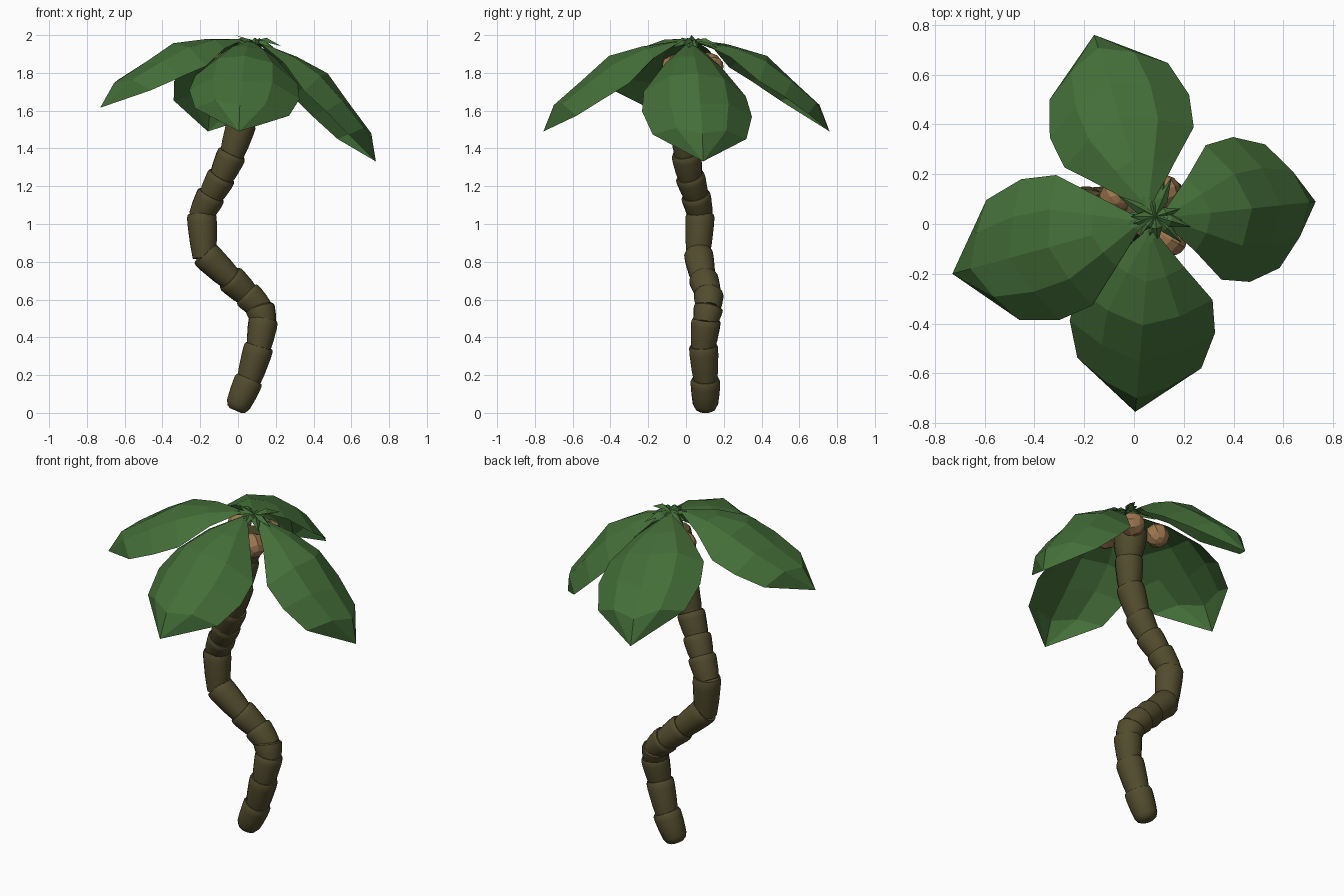
import bpy, bmesh, math, random
from mathutils import Vector, Matrix

if "Cube" in bpy.data.objects:
    bpy.data.objects.remove(bpy.data.objects["Cube"])

random.seed(4)


def material(name, rgb):
    m = bpy.data.materials.new(name)
    m.diffuse_color = (*rgb, 1)
    m.use_nodes = True
    m.node_tree.nodes["Principled BSDF"].inputs["Base Color"].default_value = m.diffuse_color
    return m


GREEN = material("leaf green", (0.057, 0.155, 0.040))
BARK = material("bark brown", (0.085, 0.073, 0.027))
NUT = material("nut brown", (0.33, 0.18, 0.078))


def finish(bm, name, mat, smooth=False):
    bmesh.ops.remove_doubles(bm, verts=bm.verts, dist=0.0005)
    bmesh.ops.recalc_face_normals(bm, faces=bm.faces)
    me = bpy.data.meshes.new(name)
    bm.to_mesh(me)
    bm.free()
    me.materials.append(mat)
    ob = bpy.data.objects.new(name, me)
    bpy.context.collection.objects.link(ob)
    if smooth:
        bpy.ops.object.select_all(action='DESELECT')
        ob.select_set(True)
        bpy.context.view_layer.objects.active = ob
        bpy.ops.object.shade_smooth_by_angle(angle=math.radians(35))
    return ob


# Trunk: stacked cups that flare upward along a winding path
PATH = [(-0.012, 0.103, 0.012), (0.06, 0.103, 0.18), (0.112, 0.092, 0.355),
        (0.135, 0.107, 0.495), (0.115, 0.12, 0.56), (0.045, 0.12, 0.63),
        (-0.045, 0.09, 0.715), (-0.18, 0.065, 0.845), (-0.193, 0.075, 1.055),
        (-0.14, 0.05, 1.155), (-0.085, 0.02, 1.255), (-0.03, 0.0, 1.375),
        (0.022, -0.01, 1.54), (0.045, 0.01, 1.70), (0.055, 0.035, 1.86)]
SIDES = 14


def trunk_segment(i, a, b):
    a, b = Vector(a), Vector(b)
    axis = (b - a).normalized()
    if i:
        a -= axis * 0.025          # sunk into the cup below
    length = (b - a).length
    rot = axis.to_track_quat('Z', 'Y').to_matrix()
    top = 0.095 if i == len(PATH) - 2 else 0.078
    if i == 0:                     # rounded foot
        profile = [(0, 0.035), (0.06, 0.054), (0.2, 0.067), (0.5, 0.074)]
    else:
        profile = [(0, 0.061), (0.35, 0.061 * 0.4 + top * 0.6)]
    profile += [(0.78, top), (0.93, top), (1, top - 0.006)]
    bm = bmesh.new()
    rings = []
    for t, r in profile:
        rings.append([bm.verts.new(a + rot @ Vector(
            (r * math.cos(k * math.tau / SIDES), r * math.sin(k * math.tau / SIDES), t * length)))
            for k in range(SIDES)])
    for lo, hi in zip(rings, rings[1:]):
        for k in range(SIDES):
            n = (k + 1) % SIDES
            bm.faces.new((lo[k], lo[n], hi[n], hi[k]))
    bm.faces.new(rings[0][::-1])
    bm.faces.new(rings[-1])
    finish(bm, f"trunk_segment_{i + 1}", BARK, smooth=True)


for i, (a, b) in enumerate(zip(PATH, PATH[1:])):
    trunk_segment(i, a, b)

# Big leaves: one folded, drooping blade turned, pitched and twisted four ways
CROWN = Vector((0.07, 0.02, 1.97))
RIB = [(0, 0), (0.10, -0.008), (0.25, -0.03), (0.425, -0.08),
       (0.57, -0.212), (0.715, -0.34), (0.77, -0.48)]
EDGE = [(0, 0, 0), (0.06, 0.03, -0.012), (0.18, 0.148, -0.09), (0.30, 0.272, -0.22),
        (0.43, 0.293, -0.30), (0.575, 0.25, -0.39), (0.77, 0, -0.48)]


def big_leaf(name, tip, pitch, roll=0.0, lift=0.0):
    dx, dy = tip[0] - CROWN.x, tip[1] - CROWN.y
    p = math.radians(pitch)
    stretch = (math.hypot(dx, dy) + 0.48 * math.sin(p)) / (0.77 * math.cos(p))
    mat = (Matrix.Translation(CROWN) @ Matrix.Rotation(math.atan2(dy, dx), 4, 'Z')
           @ Matrix.Rotation(p, 4, 'Y') @ Matrix.Diagonal((stretch, 1, 1, 1)))
    bm = bmesh.new()

    def vert(q):
        rise = roll * q.y + lift * abs(q.y) / 0.29
        return bm.verts.new(mat @ (q + Vector((0, 0, rise))))

    rows = []
    for j, ((u, z), e) in enumerate(zip(RIB, EDGE)):
        rib, edge = Vector((u, 0, z)), Vector(e)
        if j in (0, len(RIB) - 1):
            rows.append([vert(rib)] * 5)
            continue
        mid = (rib + edge) / 2 + Vector((0.015, 0.01, 0.04)) * edge.y / 0.29
        flip = Vector((1, -1, 1))
        rows.append([vert(q) for q in (edge * flip, mid * flip, rib, mid, edge)])
    for r0, r1 in zip(rows, rows[1:]):
        for k in range(4):
            quad = list(dict.fromkeys((r0[k], r1[k], r1[k + 1], r0[k + 1])))
            bm.faces.new(quad)
    finish(bm, name, GREEN)


big_leaf("leaf_right", (0.73, 0.09), 12.5, roll=-0.05)
big_leaf("leaf_back", (-0.16, 0.76), 0, roll=0.14, lift=0.045)
big_leaf("leaf_left", (-0.73, -0.20), -9, lift=0.04)
big_leaf("leaf_front", (0.005, -0.755), 0, roll=-0.08, lift=0.015)

# Crown tuft: narrow folded spikes of uneven length that droop with the leaves
TUFT = CROWN + Vector((0.015, 0.01, 0.0))
bm = bmesh.new()
COUNT = 13
for k in range(COUNT):
    ang = k * math.tau / COUNT + random.uniform(-0.25, 0.25)
    d = Vector((math.cos(ang), math.sin(ang), 0))
    side = Vector((-d.y, d.x, 0))
    length = random.uniform(0.10, 0.19)
    lift = random.uniform(0.0, 0.018)
    c = bm.verts.new(TUFT)
    ridge = bm.verts.new(TUFT + d * length * 0.45 + Vector((0, 0, lift)))
    tip = bm.verts.new(TUFT + d * length + Vector((0, 0, lift - 0.045)))
    for s in (-1, 1):
        w = bm.verts.new(TUFT + d * length * 0.4 + side * s * 0.024
                         + Vector((0, 0, lift - 0.02)))
        bm.faces.new((c, w, ridge))
        bm.faces.new((ridge, w, tip))
# one raised spike at the very top
c, tip = TUFT, TUFT + Vector((-0.10, 0.0, 0.03))
for s in (-1, 1):
    bm.faces.new([bm.verts.new(q) for q in
                  (c, tip, c + Vector((-0.03, 0.025 * s, 0.0)))])
finish(bm, "crown_tuft", GREEN)

# Nuts hanging under the crown
for k, pos in enumerate([(-0.07, 0.115, 1.84), (0.12, 0.13, 1.835), (0.145, -0.062, 1.83)]):
    bm = bmesh.new()
    bmesh.ops.create_uvsphere(
        bm, u_segments=8, v_segments=6, radius=0.069,
        matrix=Matrix.Translation(pos) @ Matrix.Rotation(0.5 + k, 4, 'X')
        @ Matrix.Rotation(0.4 * k, 4, 'Y'))
    finish(bm, f"nut_{k + 1}", NUT)
